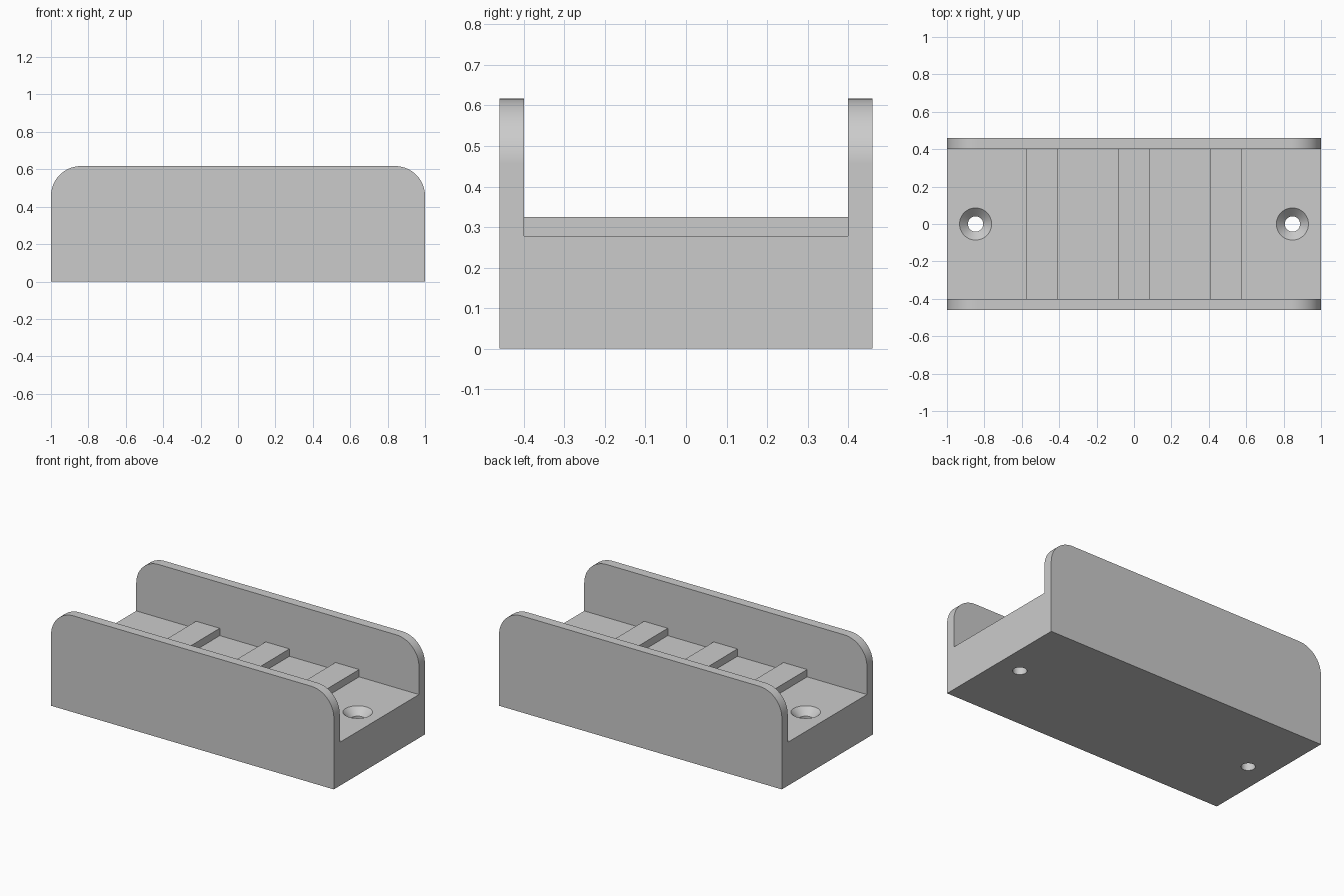
import bpy
import bmesh
import math

if "Cube" in bpy.data.objects:
    bpy.data.objects.remove(bpy.data.objects["Cube"], do_unlink=True)

HALF_LENGTH, HALF_WIDTH, HEIGHT = 1.0, 0.46, 0.617
CORNER = 0.16
CHANNEL_HALF = 0.40
FLOOR, RIB_TOP = 0.278, 0.325
RIB_CENTRES, RIB_HALF = (-0.493, 0.0, 0.493), 0.084
HOLE_X, HOLE_R, SINK_R = 0.847, 0.041, 0.086

grey = bpy.data.materials.new("plain grey")
grey.use_nodes = True
grey.diffuse_color = (0.6, 0.6, 0.6, 1)
grey.node_tree.nodes["Principled BSDF"].inputs["Base Color"].default_value = (0.6, 0.6, 0.6, 1)


def finish(name, bm):
    bmesh.ops.recalc_face_normals(bm, faces=bm.faces)
    mesh = bpy.data.meshes.new(name)
    bm.to_mesh(mesh)
    bm.free()
    mesh.materials.append(grey)
    obj = bpy.data.objects.new(name, mesh)
    bpy.context.collection.objects.link(obj)
    return obj


def extrude_profile(name, points, half):
    """Extrude an x-z outline along y, from -half to half."""
    bm = bmesh.new()
    face = bm.faces.new([bm.verts.new((x, -half, z)) for x, z in points])
    result = bmesh.ops.extrude_face_region(bm, geom=[face])
    verts = [v for v in result["geom"] if isinstance(v, bmesh.types.BMVert)]
    bmesh.ops.translate(bm, vec=(0, 2 * half, 0), verts=verts)
    return finish(name, bm)


def lathe(name, profile, x, segments=48):
    """Spin a closed radius-z outline around a vertical axis at x."""
    bm = bmesh.new()
    rings = []
    for r, z in profile:
        rings.append([bm.verts.new((x + r * math.cos(2 * math.pi * i / segments),
                                    r * math.sin(2 * math.pi * i / segments), z))
                      for i in range(segments)])
    for a, b in zip(rings, rings[1:]):
        for i in range(segments):
            j = (i + 1) % segments
            bm.faces.new((a[i], a[j], b[j], b[i]))
    bm.faces.new(rings[0])
    bm.faces.new(rings[-1])
    return finish(name, bm)


# Outer block with rounded upper ends
outline = [(-HALF_LENGTH, 0), (HALF_LENGTH, 0)]
for side, start in ((1, 0), (-1, 90)):
    for i in range(17):
        a = math.radians(start + 90 * i / 16)
        outline.append((side * (HALF_LENGTH - CORNER) + CORNER * math.cos(a),
                        HEIGHT - CORNER + CORNER * math.sin(a)))
holder = extrude_profile("channel_holder", outline, HALF_WIDTH)

# Channel whose stepped floor leaves three cross ribs standing
end = HALF_LENGTH + 0.1
floor = [(-end, FLOOR)]
for c in RIB_CENTRES:
    left, right = c - RIB_HALF, c + RIB_HALF
    floor += [(left, FLOOR), (left, RIB_TOP), (right, RIB_TOP), (right, FLOOR)]
floor += [(end, FLOOR), (end, HEIGHT + 0.1), (-end, HEIGHT + 0.1)]
cutters = [extrude_profile("channel_cutter", floor, CHANNEL_HALF)]

# Countersunk screw holes
sink = SINK_R - HOLE_R
screw = [(HOLE_R, -0.1), (HOLE_R, FLOOR - sink), (SINK_R, FLOOR), (SINK_R, FLOOR + 0.1)]
for side in (-1, 1):
    cutters.append(lathe("screw_hole_cutter", screw, side * HOLE_X))

bpy.ops.object.select_all(action="DESELECT")
holder.select_set(True)
bpy.context.view_layer.objects.active = holder
for cutter in cutters:
    cutter.hide_render = True
    mod = holder.modifiers.new("cut", "BOOLEAN")
    mod.operation = "DIFFERENCE"
    mod.solver = "EXACT"
    mod.object = cutter
    bpy.ops.object.modifier_apply(modifier=mod.name)
    bpy.data.objects.remove(cutter, do_unlink=True)

# Smooth rounded surfaces, crisp edges
bpy.ops.object.shade_smooth_by_angle(angle=math.radians(30))
weighted = holder.modifiers.new("flat_faces", "WEIGHTED_NORMAL")
weighted.keep_sharp = True
